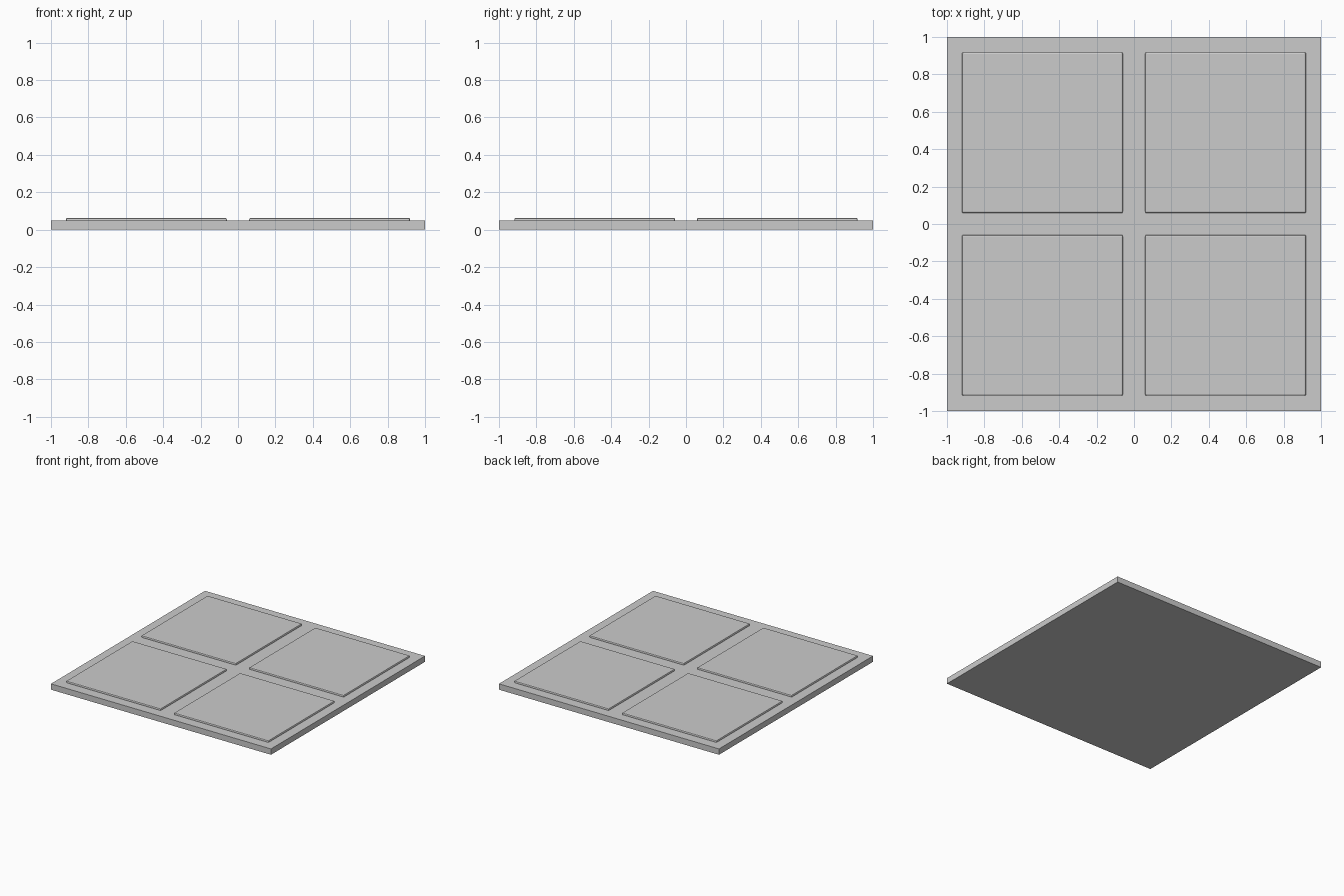
import bpy

if "Cube" in bpy.data.objects:
    bpy.data.objects.remove(bpy.data.objects["Cube"])


def box(name, center, size):
    bpy.ops.mesh.primitive_cube_add(size=1, location=center)
    obj = bpy.context.object
    obj.name = name
    obj.scale = size
    bpy.ops.object.transform_apply(location=False, rotation=False, scale=True)
    return obj


# Square base slab
box("base_slab", (0, 0, 0.024), (2, 2, 0.048))

# Four raised tiles with softened edges, slightly sunk into the slab
for row, y in (("front", -0.488), ("back", 0.488)):
    for side, x in (("left", -0.49), ("right", 0.49)):
        tile = box(f"tile_{row}_{side}", (x, y, 0.0515), (0.86, 0.86, 0.023))
        bevel = tile.modifiers.new("edge_bevel", 'BEVEL')
        bevel.width = 0.008
        bevel.segments = 2
